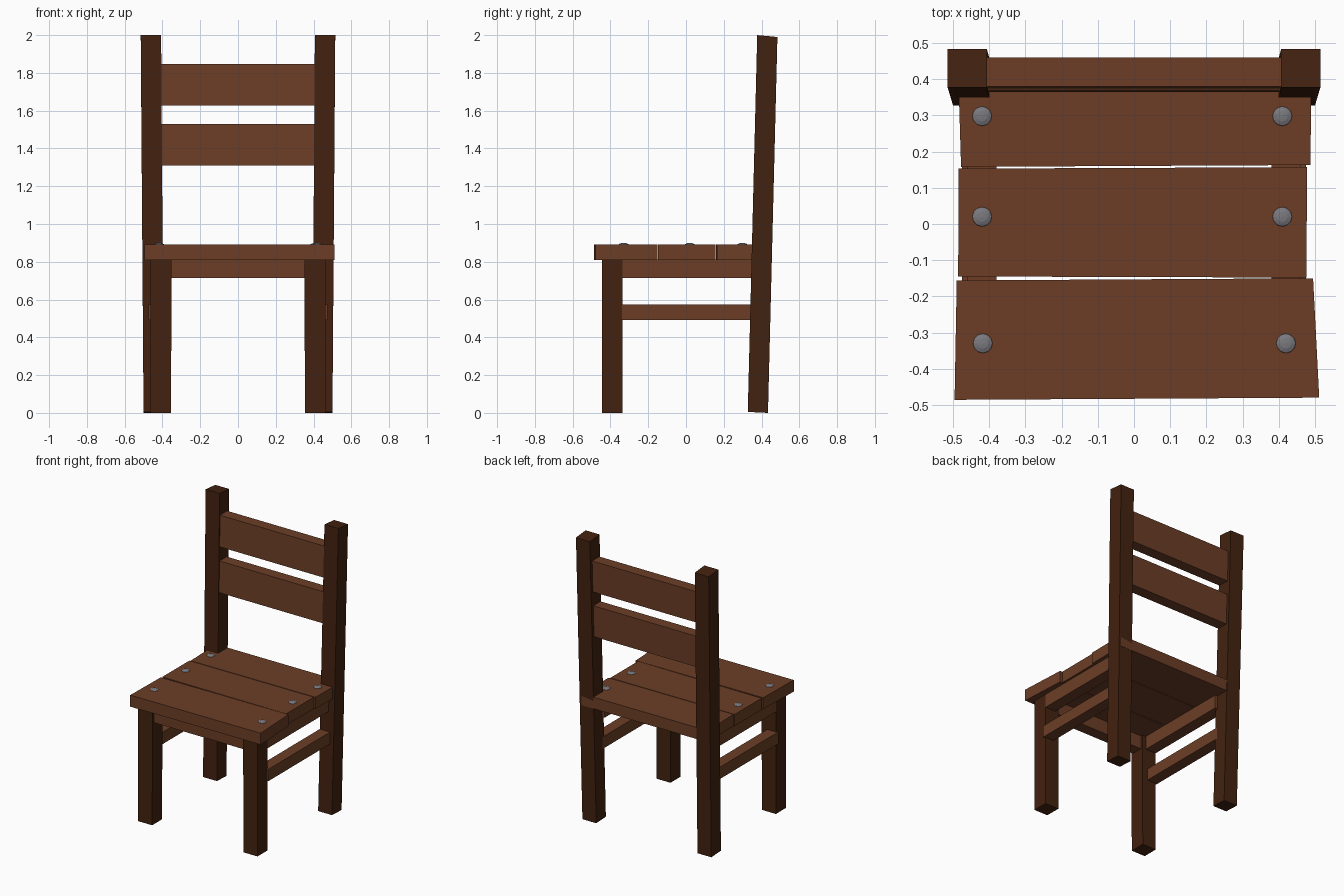
import bpy, bmesh

if "Cube" in bpy.data.objects:
    bpy.data.objects.remove(bpy.data.objects["Cube"])


def material(name, rgb):
    m = bpy.data.materials.new(name)
    m.diffuse_color = (*rgb, 1)
    m.use_nodes = True
    m.node_tree.nodes["Principled BSDF"].inputs["Base Color"].default_value = m.diffuse_color
    return m


PLANK = material("plank brown", (0.150, 0.048, 0.019))
FRAME = material("dark frame brown", (0.056, 0.016, 0.005))
METAL = material("nail grey", (0.19, 0.19, 0.21))


def finish(name, bm, mat):
    bmesh.ops.recalc_face_normals(bm, faces=bm.faces)
    me = bpy.data.meshes.new(name)
    bm.to_mesh(me)
    bm.free()
    me.materials.append(mat)
    ob = bpy.data.objects.new(name, me)
    bpy.context.collection.objects.link(ob)
    return ob


def loft(name, low, high, mat):
    """Six-sided board between two four-cornered ends."""
    bm = bmesh.new()
    a = [bm.verts.new(p) for p in low]
    b = [bm.verts.new(p) for p in high]
    bm.faces.new(a)
    bm.faces.new(b)
    for i in range(4):
        j = (i + 1) % 4
        bm.faces.new((a[i], a[j], b[j], b[i]))
    return finish(name, bm, mat)


def rect(x0, x1, y0, y1, z):
    return [(x0, y0, z), (x1, y0, z), (x1, y1, z), (x0, y1, z)]


for side, s in (("left", -1), ("right", 1)):
    # front legs
    loft(f"front_leg_{side}",
         rect(s * 0.355, s * 0.463, -0.445, -0.335, 0),
         rect(s * 0.351, s * 0.463, -0.445, -0.335, 0.812), FRAME)
    # back posts, leaning backwards and slightly outwards
    low = rect(s * 0.393, s * 0.5, 0.327, 0.434, 0)
    high = rect(s * 0.407, s * 0.515, 0.377, 0.484, 2.0)
    low[0], low[1] = [(x, y, 0.005) for x, y, z in low[:2]]
    high[2], high[3] = [(x, y, 1.99) for x, y, z in high[2:]]
    loft(f"back_post_{side}", low, high, FRAME)
    # side apron under the seat and the stretcher below it
    for name, z0, z1, x0, x1 in (("side_apron", 0.715, 0.812, 0.38, 0.462),
                                 ("side_stretcher", 0.492, 0.575, 0.395, 0.475)):
        loft(f"{name}_{side}",
             rect(s * x0, s * x1, -0.345, 0.36, z0),
             rect(s * x0, s * x1, -0.345, 0.36, z1), PLANK)

# front apron
loft("front_apron", rect(-0.36, 0.36, -0.43, -0.35, 0.715),
     rect(-0.36, 0.36, -0.43, -0.35, 0.812), PLANK)

# three uneven seat planks
outlines = {
    "seat_plank_front": [(-0.496, -0.486), (0.512, -0.48), (0.495, -0.15), (-0.49, -0.156)],
    "seat_plank_middle": [(-0.486, -0.145), (0.477, -0.148), (0.478, 0.157), (-0.485, 0.153)],
    "seat_plank_back": [(-0.478, 0.158), (0.488, 0.163), (0.49, 0.456), (-0.487, 0.453)],
}
for name, pts in outlines.items():
    loft(name, [(x, y, 0.81) for x, y in pts], [(x, y, 0.891) for x, y in pts], PLANK)

# backrest slats, following the lean of the posts
for name, z0, z1, y in (("backrest_slat_upper", 1.627, 1.846, 0.374),
                        ("backrest_slat_lower", 1.31, 1.529, 0.365)):
    loft(name, rect(-0.415, 0.415, y, y + 0.08, z0),
         rect(-0.415, 0.415, y + 0.006, y + 0.086, z1), PLANK)

# flattened nail heads
for i, (x, y) in enumerate([(-0.418, -0.33), (0.42, -0.33), (-0.42, 0.02),
                            (0.41, 0.02), (-0.42, 0.298), (0.41, 0.298)]):
    bm = bmesh.new()
    bmesh.ops.create_uvsphere(bm, u_segments=12, v_segments=6, radius=0.029)
    ob = finish(f"nail_head_{i + 1}", bm, METAL)
    ob.location = (x, y, 0.888)
    ob.scale = (1, 1, 0.4)
